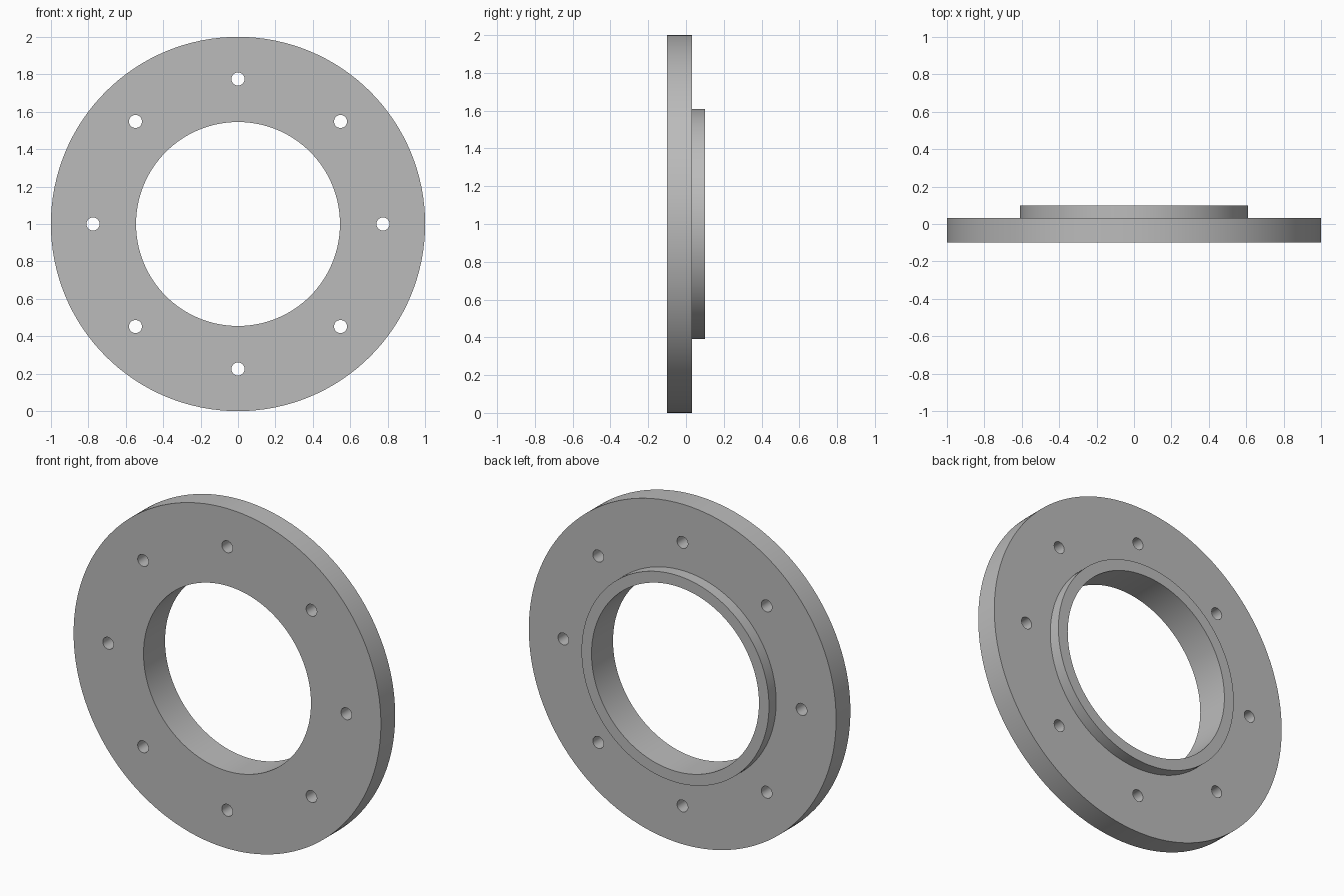
import bpy, bmesh, math
from mathutils import Matrix, Vector

cube = bpy.data.objects.get("Cube")
if cube:
    bpy.data.objects.remove(cube, do_unlink=True)

CENTRE = Vector((0, 0, 1))
SEGMENTS = 128
FRONT, STEP, BACK = -0.1, 0.033, 0.1
OUTER, COLLAR, BORE = 1.0, 0.61, 0.545
HOLE_CIRCLE, HOLE, HOLE_COUNT = 0.775, 0.035, 8

steel = bpy.data.materials.new("plain grey metal")
steel.use_nodes = True
colour = (0.5, 0.5, 0.5, 1)
steel.diffuse_color = colour
steel.node_tree.nodes["Principled BSDF"].inputs["Base Color"].default_value = colour


def make_object(name, bm):
    bmesh.ops.recalc_face_normals(bm, faces=bm.faces)
    mesh = bpy.data.meshes.new(name)
    bm.to_mesh(mesh)
    bm.free()
    mesh.materials.append(steel)
    obj = bpy.data.objects.new(name, mesh)
    bpy.context.collection.objects.link(obj)
    return obj


def lathe(name, profile):
    """Turn a closed (radius, y) profile around the y axis."""
    bm = bmesh.new()
    rings = []
    for i in range(SEGMENTS):
        turn = Matrix.Rotation(math.tau * i / SEGMENTS, 3, 'Y')
        rings.append([bm.verts.new(CENTRE + turn @ Vector((r, y, 0))) for r, y in profile])
    for i, ring in enumerate(rings):
        after = rings[(i + 1) % SEGMENTS]
        for j in range(len(profile)):
            k = (j + 1) % len(profile)
            bm.faces.new((ring[j], ring[k], after[k], after[j]))
    return make_object(name, bm)


# Flange plate with raised collar at the back
flange = lathe("flange_ring", [(BORE, FRONT), (OUTER, FRONT), (OUTER, STEP),
                               (COLLAR, STEP), (COLLAR, BACK), (BORE, BACK)])

# Bolt hole cutters
bm = bmesh.new()
for i in range(HOLE_COUNT):
    turn = Matrix.Rotation(math.tau * i / HOLE_COUNT, 4, 'Y')
    place = (Matrix.Translation(CENTRE) @ turn @ Matrix.Translation((HOLE_CIRCLE, 0, 0))
             @ Matrix.Rotation(math.pi / 2, 4, 'X'))
    bmesh.ops.create_cone(bm, cap_ends=True, segments=32, radius1=HOLE,
                          radius2=HOLE, depth=0.5, matrix=place)
cutter = make_object("bolt_hole_cutter", bm)
cutter.hide_render = True

# Drill the bolt holes
drill = flange.modifiers.new("bolt_holes", 'BOOLEAN')
drill.operation = 'DIFFERENCE'
drill.solver = 'EXACT'
drill.object = cutter
bpy.ops.object.select_all(action='DESELECT')
flange.select_set(True)
bpy.context.view_layer.objects.active = flange
bpy.ops.object.modifier_apply(modifier=drill.name)
bpy.data.objects.remove(cutter, do_unlink=True)
bpy.ops.object.shade_smooth_by_angle(angle=math.radians(30))
